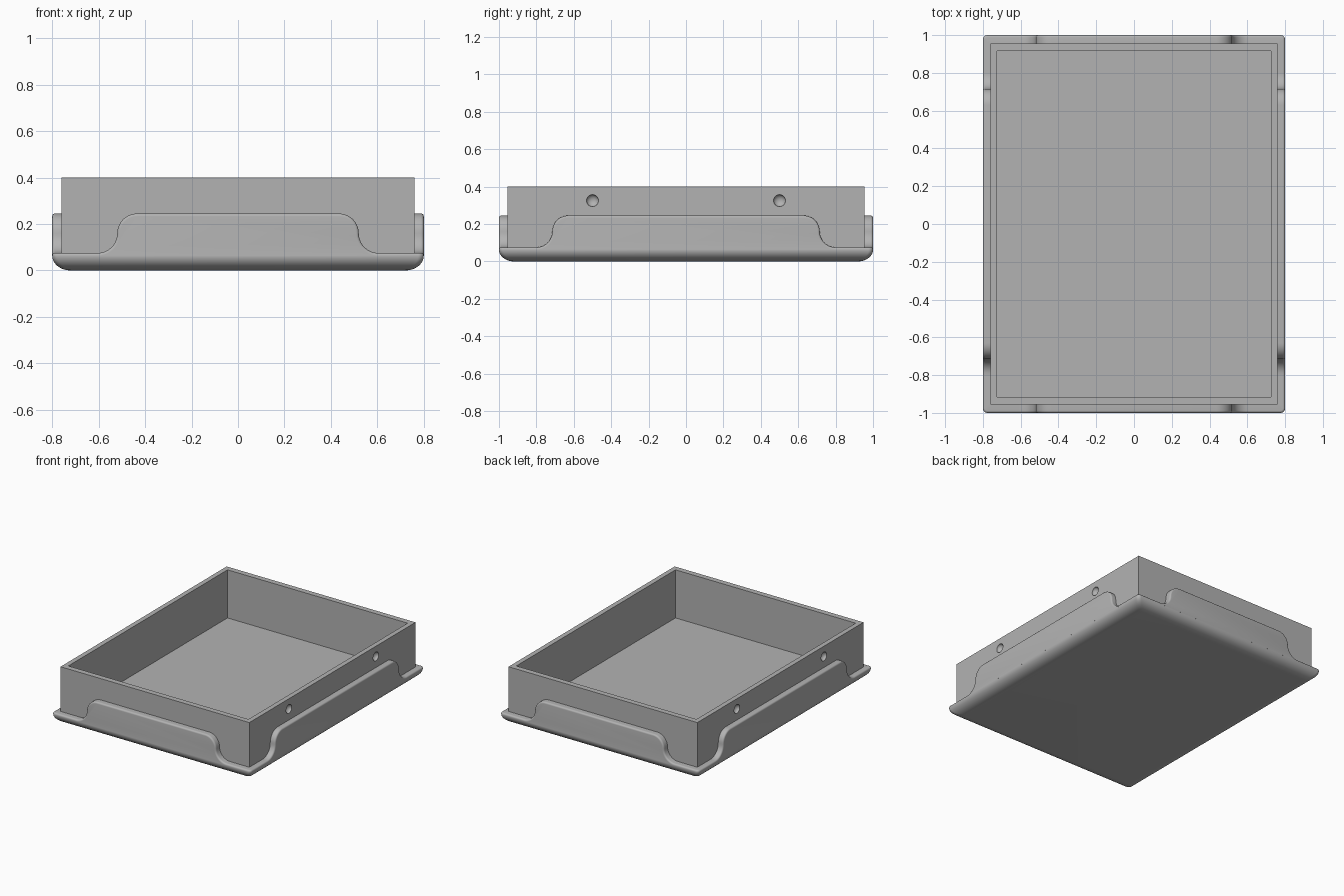
import bpy, bmesh
from math import sin, cos, pi, radians
from mathutils import Matrix, Vector

if "Cube" in bpy.data.objects:
    bpy.data.objects.remove(bpy.data.objects["Cube"])

grey = bpy.data.materials.new("plain_grey")
grey.use_nodes = True
COLOUR = (0.45, 0.45, 0.45, 1)
grey.diffuse_color = COLOUR
grey.node_tree.nodes["Principled BSDF"].inputs["Base Color"].default_value = COLOUR

LIP = 0.012      # rounding of the rim and flange edges
RIM_Z = 0.075    # top of the rim at the corners
FLANGE_Z = 0.245
BODY_X, BODY_Y = 0.76, 0.955


def make_object(name, bm):
    bmesh.ops.recalc_face_normals(bm, faces=bm.faces)
    mesh = bpy.data.meshes.new(name)
    bm.to_mesh(mesh)
    bm.free()
    mesh.materials.append(grey)
    ob = bpy.data.objects.new(name, mesh)
    bpy.context.collection.objects.link(ob)
    return ob


def smooth(ob):
    bpy.ops.object.select_all(action='DESELECT')
    ob.select_set(True)
    bpy.context.view_layer.objects.active = ob
    bpy.ops.object.shade_smooth_by_angle(angle=radians(35))


def loft(rings):
    """Skin closed rings of equal length and cap both ends."""
    bm = bmesh.new()
    loops = [[bm.verts.new(p) for p in ring] for ring in rings]
    n = len(loops[0])
    for a, b in zip(loops, loops[1:]):
        for i in range(n):
            j = (i + 1) % n
            bm.faces.new((a[i], a[j], b[j], b[i]))
    bm.faces.new(loops[0])
    bm.faces.new(loops[-1])
    return bm


def rounded_rect(hx, hy, z, r, steps=6):
    pts = []
    for k, (sx, sy) in enumerate([(1, 1), (-1, 1), (-1, -1), (1, -1)]):
        for s in range(steps + 1):
            a = (k + s / steps) * pi / 2
            pts.append((sx * (hx - r) + r * cos(a), sy * (hy - r) + r * sin(a), z))
    return pts


def rect(hx, hy, z):
    return [(hx, hy, z), (-hx, hy, z), (-hx, -hy, z), (hx, -hy, z)]


# Base pan with rolled bottom edge and a small rounded rim
ROLL, ROLL_Z = 0.08, RIM_Z - LIP
rings = []
for s in range(13):
    a = s / 12 * pi / 2
    inset = ROLL * (1 - sin(a))
    rings.append(rounded_rect(0.8 - inset, 1 - inset, ROLL_Z * (1 - cos(a)), 0.025))
for s in range(1, 6):
    a = s / 5 * pi / 2
    inset = LIP * (1 - cos(a))
    rings.append(rounded_rect(0.8 - inset, 1 - inset, ROLL_Z + LIP * sin(a), 0.025 - inset))
rings.append(rounded_rect(0.742, 0.937, RIM_Z, 0.01))
rings.append(rounded_rect(0.742, 0.937, 0.035, 0.01))
smooth(make_object("base_pan", loft(rings)))

# Open box body
body = make_object("box_body", loft([
    rect(BODY_X, BODY_Y, 0.03), rect(BODY_X, BODY_Y, 0.4),
    rect(0.725, 0.915, 0.4), rect(0.725, 0.915, 0.05)]))

# Round dimples in the long walls
bm = bmesh.new()
for x in (-BODY_X, BODY_X):
    for y in (-0.5, 0.5):
        place = Matrix.Translation((x, y, 0.325)) @ Matrix.Diagonal((0.8, 1, 1, 1))
        bmesh.ops.create_uvsphere(bm, u_segments=32, v_segments=16, radius=0.032, matrix=place)
cutter = make_object("dimple_cutter", bm)
cutter.hide_render = True
mod = body.modifiers.new("dimples", 'BOOLEAN')
mod.operation = 'DIFFERENCE'
mod.solver = 'EXACT'
mod.object = cutter
bpy.context.view_layer.objects.active = body
bpy.ops.object.modifier_apply(modifier=mod.name)
bpy.data.objects.remove(cutter)
smooth(body)


# Raised flanges with S-curved ends, one per side
def flange_outline(top_half, o):
    """Half-width top, pulled in by o; two tangent arcs on each end."""
    r = (FLANGE_Z - RIM_Z) / 2
    zc, steps = RIM_Z + r, 10
    half = [(top_half + (r - o) * sin(s / steps * pi / 2),
             zc + (r - o) * cos(s / steps * pi / 2)) for s in range(steps + 1)]
    half += [(top_half + 2 * r - (r + o) * cos(s / steps * pi / 2),
              zc - (r + o) * sin(s / steps * pi / 2)) for s in range(1, steps + 1)]
    half.append((top_half + 2 * r, ROLL_Z - 0.001))
    return half + [(-u, z) for u, z in reversed(half)]


def flange(name, wall, outer, top_half, angle):
    layers = [(wall - 0.005, 0), (outer - LIP, 0)]
    for s in range(1, 6):
        a = s / 5 * pi / 2
        layers.append((outer - LIP + LIP * sin(a), LIP * (1 - cos(a))))
    turn = Matrix.Rotation(angle, 3, 'Z')
    rings = [[turn @ Vector((u, -d, z)) for u, z in flange_outline(top_half, o)]
             for d, o in layers]
    smooth(make_object(name, loft(rings)))


for name, angle in (("front_flange", 0), ("back_flange", pi)):
    flange(name, BODY_Y, 1.0, 0.435, angle)
for name, angle in (("left_flange", pi / 2), ("right_flange", -pi / 2)):
    flange(name, BODY_X, 0.8, 0.63, angle)
